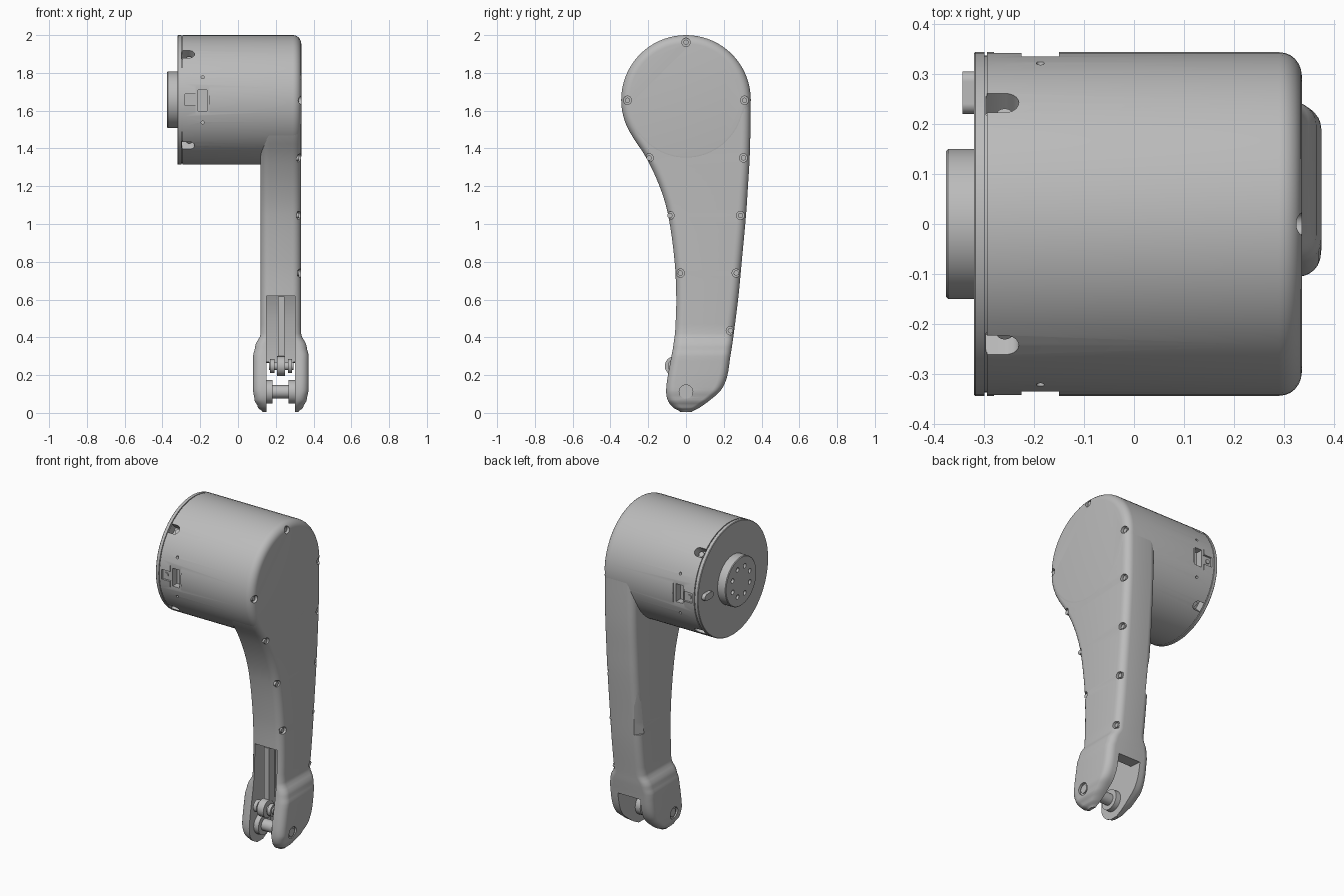
import bpy, bmesh
from math import pi, cos, sin
from mathutils import Matrix, Vector

if "Cube" in bpy.data.objects:
    bpy.data.objects.remove(bpy.data.objects["Cube"])

grey = bpy.data.materials.new("plain grey")
grey.use_nodes = True
grey.diffuse_color = (0.5, 0.5, 0.5, 1)
grey.node_tree.nodes["Principled BSDF"].inputs["Base Color"].default_value = (0.5, 0.5, 0.5, 1)

HUB = 1.657      # height of the drum axis
R = 0.343        # drum radius
SIDE = 0.335     # flat outer side


def box(bm, lo, hi, turn=Matrix()):
    lo, hi = Vector(lo), Vector(hi)
    bmesh.ops.create_cube(bm, size=1, matrix=turn @ Matrix.Translation((lo + hi) / 2)
                          @ Matrix.Diagonal((*(hi - lo), 1)))


def rod(bm, x0, x1, r, y, z, sides=24):
    """Cylinder along x."""
    place = Matrix.Translation(((x0 + x1) / 2, y, z)) @ Matrix.Rotation(pi / 2, 4, 'Y')
    bmesh.ops.create_cone(bm, cap_ends=True, segments=sides, radius1=r, radius2=r,
                          depth=x1 - x0, matrix=place)


def upright(bm, r, x, z0, z1, turn):
    """Cylinder along z at x, then turned."""
    place = turn @ Matrix.Translation((x, 0, (z0 + z1) / 2))
    bmesh.ops.create_cone(bm, cap_ends=True, segments=20, radius1=r, radius2=r,
                          depth=z1 - z0, matrix=place)


def loft(bm, rings, caps=True):
    loops = [[bm.verts.new(p) for p in ring] for ring in rings]
    for a, b in zip(loops, loops[1:]):
        for i in range(len(a)):
            j = (i + 1) % len(a)
            bm.faces.new((a[i], a[j], b[j], b[i]))
    if caps:
        bm.faces.new(loops[0])
        bm.faces.new(loops[-1])


def finish(bm, name):
    bmesh.ops.recalc_face_normals(bm, faces=bm.faces)
    mesh = bpy.data.meshes.new(name)
    bm.to_mesh(mesh)
    bm.free()
    obj = bpy.data.objects.new(name, mesh)
    bpy.context.collection.objects.link(obj)
    mesh.materials.append(grey)
    return obj


def cut(obj, *cutters):
    for c in cutters:
        c.hide_render = True
        mod = obj.modifiers.new("cut", 'BOOLEAN')
        mod.operation, mod.solver, mod.object, mod.use_self = 'DIFFERENCE', 'EXACT', c, True
    bpy.context.view_layer.update()
    graph = bpy.context.evaluated_depsgraph_get()
    mesh = bpy.data.meshes.new_from_object(obj.evaluated_get(graph))
    obj.modifiers.clear()
    obj.data = mesh


# Drum: cap, groove and rounded outer edge, turned around x
profile = [(-0.375, 0.146), (-0.371, 0.15), (-0.32, 0.15), (-0.32, 0.34), (-0.317, R),
           (-0.299, R), (-0.299, 0.336), (-0.294, 0.336), (-0.294, R)]
profile += [(SIDE - 0.045 + 0.045 * sin(a * pi / 12), R - 0.045 + 0.045 * cos(a * pi / 12))
            for a in range(7)]
bm = bmesh.new()
loft(bm, [[(x, r * cos(i * pi / 36), HUB + r * sin(i * pi / 36)) for i in range(72)]
          for x, r in profile])
drum = finish(bm, "drum")

# Arm and foot: rounded sections as (height, front, back, inner side, outer side)
rows = [(0.005, -0.03, 0.03, 0.13, 0.32), (0.03, -0.07, 0.075, 0.105, 0.345),
        (0.07, -0.098, 0.13, 0.087, 0.364), (0.12, -0.105, 0.185, 0.08, 0.373),
        (0.19, -0.097, 0.217, 0.08, 0.374), (0.3, -0.077, 0.235, 0.08, 0.374),
        (0.35, -0.068, 0.243, 0.09, 0.364), (0.42, -0.06, 0.253, 0.12, 0.334),
        (0.62, -0.053, 0.278, 0.12, 0.334), (0.8, -0.06, 0.295, 0.12, 0.334),
        (1.05, -0.095, 0.318, 0.12, 0.334), (1.2, -0.14, 0.328, 0.12, 0.334),
        (1.35, -0.21, 0.337, 0.12, 0.334), (1.5, -0.303, 0.341, 0.12, 0.334),
        (HUB, -R, 0.342, 0.12, 0.334)]


def smooth_rows(rows, steps=4):
    """Hermite curve through the front and back edges, straight for the sides."""
    def slope(i, k):
        a, b = rows[max(i - 1, 0)], rows[min(i + 1, len(rows) - 1)]
        return (b[k] - a[k]) / (b[0] - a[0])
    for i in range(len(rows) - 1):
        p, q = rows[i], rows[i + 1]
        h = q[0] - p[0]
        for s in range(steps):
            t = s / steps
            w = t * t * (3 - 2 * t)
            out = [p[0] + h * t]
            for k in (1, 2):
                out.append(p[k] + (q[k] - p[k]) * w + h * t * (1 - t)
                           * (slope(i, k) * (1 - t) - slope(i + 1, k) * t))
            out += [p[k] + (q[k] - p[k]) * w for k in (3, 4)]
            yield out
    yield rows[-1]


def section(z, y0, y1, x0, x1):
    r = min(0.045, (y1 - y0) * 0.45, (x1 - x0) * 0.45)
    corners = [(x1 - r, y1 - r), (x0 + r, y1 - r), (x0 + r, y0 + r), (x1 - r, y0 + r)]
    return [(cx + r * cos((q + s / 6) * pi / 2), cy + r * sin((q + s / 6) * pi / 2), z)
            for q, (cx, cy) in enumerate(corners) for s in range(7)]


bm = bmesh.new()
loft(bm, [section(*row) for row in smooth_rows(rows)])
arm = finish(bm, "arm")

# Screw pockets along the flat side, and pockets at the foot pin
screws = [(0, 1.962), (-0.31, 1.655), (0.31, 1.655), (-0.195, 1.35), (0.304, 1.35),
          (-0.085, 1.045), (0.288, 1.045), (-0.03, 0.74), (0.266, 0.74), (0.235, 0.435)]
PIN = 0.112
bm = bmesh.new()
for y, z in screws:
    rod(bm, 0.314, 0.42, 0.022, y, z)
screw_cutter = finish(bm, "screw_cutter")
bm = bmesh.new()
rod(bm, 0.36, 0.42, 0.036, 0, PIN)
rod(bm, 0.03, 0.094, 0.036, 0, PIN)
pin_cutter = finish(bm, "pin_cutter")

# Fork slot, open through the foot and up the front of the arm
bm = bmesh.new()
slot = [(-0.4, -0.1), (0.4, -0.1), (0.4, 0.25), (0.15, 0.27), (0.15, 0.5), (0.1, 0.62), (-0.4, 0.62)]
loft(bm, [[(x, y, z) for y, z in slot] for x in (0.15, 0.302)])
slot_cutter = finish(bm, "slot_cutter")

# Tapered notch on the inner back corner
bm = bmesh.new()
for p in [(0.13, 0.288, 0.97), (0.1, 0.21, 0.68), (0.175, 0.31, 0.68), (0.09, 0.33, 0.68)]:
    bm.verts.new(p)
bmesh.ops.convex_hull(bm, input=bm.verts)
notch_cutter = finish(bm, "notch_cutter")

# Drum openings: side windows, pockets, small holes and rim slots
bm = bmesh.new()
for side in (-1, 1):
    turn = Matrix.Translation((0, 0, HUB)) @ Matrix.Rotation(-side * pi / 2, 4, 'X')
    box(bm, (-0.225, -0.092, 0.334), (-0.15, 0.092, 0.4), turn)
    box(bm, (-0.212, -0.058, 0.29), (-0.165, 0.052, 0.41), turn)
    box(bm, (-0.28, -0.03, 0.33), (-0.22, 0.03, 0.42), turn)
    for z in (-0.12, 0.12):
        shift = turn @ Matrix.Translation((0, z, 0))
        upright(bm, 0.008, -0.187, 0.29, 0.4, shift)
for k in range(4):
    turn = Matrix.Translation((0, 0, HUB)) @ Matrix.Rotation((k + 0.5) * pi / 2, 4, 'X')
    box(bm, (-0.296, -0.027, 0.285), (-0.257, 0.027, 0.4), turn)
    upright(bm, 0.027, -0.257, 0.285, 0.4, turn)
drum_cutter = finish(bm, "drum_cutter")

# Bolt circle on the hub face
bm = bmesh.new()
for i in range(8):
    a = (i + 0.5) * pi / 4
    rod(bm, -0.4, -0.355, 0.014, 0.09 * cos(a), HUB + 0.09 * sin(a), 12)
hub_cutter = finish(bm, "hub_cutter")

cut(drum, drum_cutter, screw_cutter, hub_cutter)
cut(arm, slot_cutter, screw_cutter, pin_cutter, notch_cutter)
for c in (drum_cutter, screw_cutter, hub_cutter, slot_cutter, pin_cutter, notch_cutter):
    bpy.data.objects.remove(c)

parts = [drum, arm]

# Screw heads in the pockets
bm = bmesh.new()
for y, z in screws:
    rod(bm, 0.31, 0.324, 0.014, y, z, 16)
for k in range(4):
    turn = Matrix.Translation((0, 0, HUB)) @ Matrix.Rotation((k + 0.5) * pi / 2, 4, 'X')
    upright(bm, 0.016, -0.258, 0.28, 0.31, turn)
for side in (-1, 1):
    turn = Matrix.Translation((0, 0, HUB)) @ Matrix.Rotation(-side * pi / 2, 4, 'X')
    upright(bm, 0.014, -0.255, 0.32, 0.336, turn)
parts.append(finish(bm, "screw_heads"))

# Stop pin on the cap
bm = bmesh.new()
box(bm, (-0.342, 0.24, HUB - 0.02), (-0.315, 0.285, HUB + 0.02))
for y in (0.24, 0.285):
    rod(bm, -0.342, -0.315, 0.02, y, HUB)
parts.append(finish(bm, "stop_pin"))

# Foot pin with wide bushes
bm = bmesh.new()
for x0, x1, r in [(0.088, 0.366, 0.026), (0.14, 0.182, 0.062), (0.182, 0.268, 0.035), (0.268, 0.31, 0.062)]:
    rod(bm, x0, x1, r, 0, PIN)
parts.append(finish(bm, "foot_pin"))

# Link bar with its rollers
bm = bmesh.new()
box(bm, (0.211, -0.05, 0.25), (0.245, 0.01, 0.615))
for x0, x1, r in [(0.206, 0.25, 0.052), (0.165, 0.295, 0.022), (0.17, 0.192, 0.036), (0.264, 0.286, 0.036)]:
    rod(bm, x0, x1, r, -0.06, 0.248)
parts.append(finish(bm, "link_bar"))

for obj in bpy.context.selected_objects:
    obj.select_set(False)
for obj in parts:
    obj.select_set(True)
bpy.context.view_layer.objects.active = arm
bpy.ops.object.shade_smooth_by_angle(angle=pi / 6)
